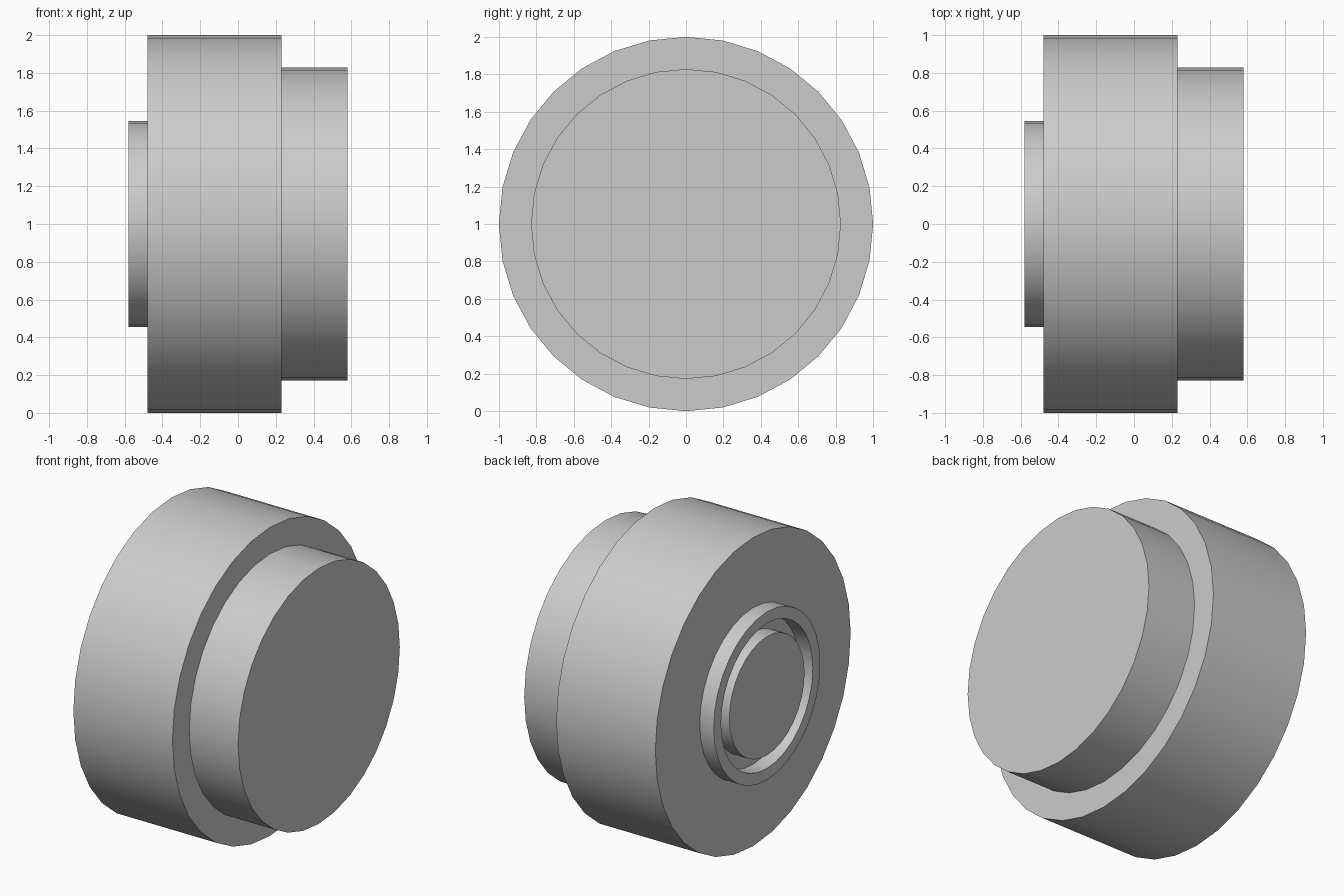
import bpy
import bmesh
from math import sin, cos, tau, radians

SIDES = 32

cube = bpy.data.objects.get("Cube")
if cube:
    bpy.data.objects.remove(cube, do_unlink=True)

grey = bpy.data.materials.new("plain grey")
grey.use_nodes = True
colour = (0.6, 0.6, 0.6, 1)
grey.diffuse_color = colour
grey.node_tree.nodes["Principled BSDF"].inputs["Base Color"].default_value = colour


def lathe(name, profile):
    """Turn an (x, radius) profile around the x axis; open ends are capped."""
    bm = bmesh.new()
    rings = [[bm.verts.new((x, r * sin(tau * i / SIDES), 1 + r * cos(tau * i / SIDES)))
              for i in range(SIDES)] for x, r in profile]
    for a, b in zip(rings, rings[1:]):
        for i in range(SIDES):
            j = (i + 1) % SIDES
            bm.faces.new((a[i], a[j], b[j], b[i]))
    bm.faces.new(rings[0])
    bm.faces.new(rings[-1])
    bmesh.ops.recalc_face_normals(bm, faces=bm.faces)
    mesh = bpy.data.meshes.new(name)
    bm.to_mesh(mesh)
    bm.free()
    mesh.materials.append(grey)
    obj = bpy.data.objects.new(name, mesh)
    bpy.context.collection.objects.link(obj)
    bpy.ops.object.select_all(action="DESELECT")
    obj.select_set(True)
    bpy.context.view_layer.objects.active = obj
    bpy.ops.object.shade_smooth_by_angle(angle=radians(30))


# Stepped body: raised boss, grooved collar, drum and hub in one turned profile
lathe("stepped_drum", [
    (-0.58, 0.385), (-0.48, 0.385),   # centre boss
    (-0.48, 0.47), (-0.58, 0.47),     # groove and inside of collar
    (-0.58, 0.545), (-0.48, 0.545),   # outside of collar
    (-0.48, 1.0), (0.23, 1.0),        # drum
    (0.23, 0.828), (0.58, 0.828),     # hub
])
